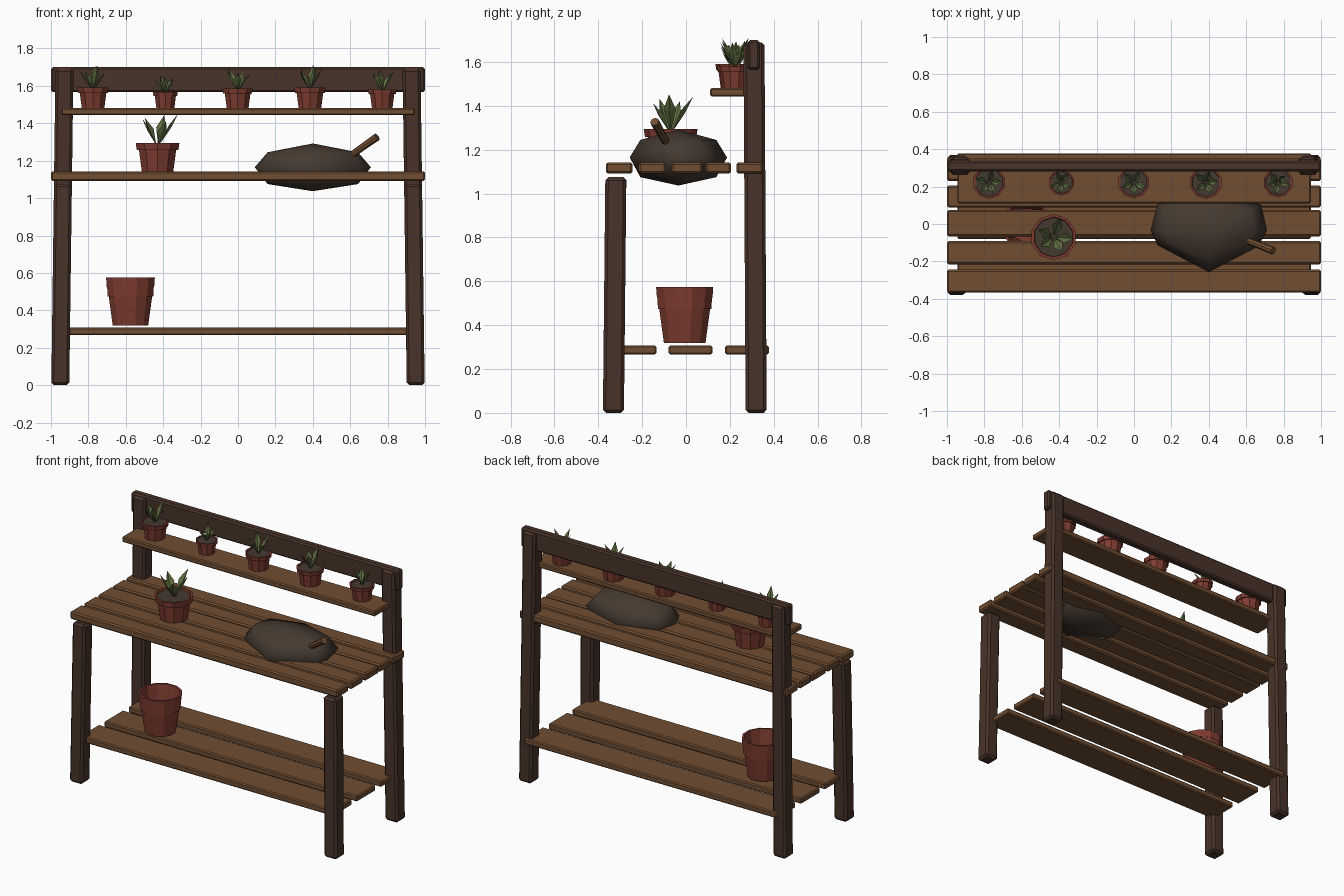
import bpy, bmesh, math, random
from mathutils import Vector

if "Cube" in bpy.data.objects:
    bpy.data.objects.remove(bpy.data.objects["Cube"])

random.seed(4)


def material(name, color):
    m = bpy.data.materials.new(name)
    m.diffuse_color = (*color, 1)
    m.use_nodes = True
    m.node_tree.nodes["Principled BSDF"].inputs["Base Color"].default_value = m.diffuse_color
    return m


DARK = material("dark_wood", (0.065, 0.033, 0.022))
WOOD = material("plank_wood", (0.16, 0.075, 0.032))
CLAY = material("terracotta", (0.21, 0.045, 0.03))
SOIL = material("soil", (0.06, 0.042, 0.03))
LEAF = material("leaf", (0.12, 0.16, 0.055))


def finish(name, bm, mat, bevel=0, smooth=False):
    bmesh.ops.recalc_face_normals(bm, faces=bm.faces)
    me = bpy.data.meshes.new(name)
    bm.to_mesh(me)
    bm.free()
    ob = bpy.data.objects.new(name, me)
    bpy.context.collection.objects.link(ob)
    me.materials.append(mat)
    if bevel:
        mod = ob.modifiers.new("bevel", "BEVEL")
        mod.width, mod.segments = bevel, 1
    for p in me.polygons:
        p.use_smooth = smooth
    return ob


def board(name, x, y, z, mat, bevel):
    """Box from (min, max) ranges."""
    bm = bmesh.new()
    bmesh.ops.create_cube(bm, size=1)
    for v in bm.verts:
        v.co = [r[0] if c < 0 else r[1] for c, r in zip(v.co, (x, y, z))]
    return finish(name, bm, mat, bevel)


def leg(name, bottom, top, height, half=0.048):
    """Square post leaning from bottom (x, y) to top (x, y)."""
    bm = bmesh.new()
    bmesh.ops.create_cube(bm, size=2)
    for v in bm.verts:
        c, z = (bottom, 0) if v.co.z < 0 else (top, height)
        v.co = (c[0] + v.co.x * half, c[1] + v.co.y * half, z)
    return finish(name, bm, DARK, 0.014)


def lathe(name, profile, center, scale, mat, sides=10):
    """Revolve (radius, height) points; the first and last rings are capped."""
    bm = bmesh.new()
    rings = [[bm.verts.new((center[0] + scale * r * math.cos(2 * math.pi * (i + .5) / sides),
                            center[1] + scale * r * math.sin(2 * math.pi * (i + .5) / sides),
                            center[2] + scale * h)) for i in range(sides)]
             for r, h in profile]
    for a, b in zip(rings, rings[1:]):
        for i in range(sides):
            j = (i + 1) % sides
            bm.faces.new((a[i], a[j], b[j], b[i]))
    bm.faces.new(rings[0])
    bm.faces.new(rings[-1])
    return finish(name, bm, mat)


def plant(name, center, s):
    """Rosette of folded, pointed leaves."""
    bm = bmesh.new()
    turn = random.uniform(0, 1)
    for k in range(5):
        a = turn + 2 * math.pi * k / 5 + random.uniform(-.2, .2)
        out = Vector((math.cos(a), math.sin(a), 0))
        side = Vector((-out.y, out.x, 0))
        reach, h = s * random.uniform(.6, .85), s * random.uniform(1.05, 1.5)
        base = Vector(center) + out * s * .06

        def pt(r, z, w):
            return bm.verts.new(base + out * r + side * w + Vector((0, 0, z)))
        root, tip = pt(0, 0, 0), pt(reach, h, 0)
        mid = pt(reach * .62, h * .55, 0)
        for w in (-.23 * s, .23 * s):
            edge = pt(reach * .5, h * .6, w)
            bm.faces.new((root, mid, edge))
            bm.faces.new((mid, tip, edge))
    return finish(name, bm, LEAF)


POT = [(.72, 0), (.85, .93), (.95, .93), (1, 1.24), (.88, 1.24), (.84, 1.1)]


def potted_plant(label, x, y, z, r):
    lathe(label + "_pot", POT, (x, y, z), r, CLAY)
    lathe(label + "_soil", [(.84, 1.08), (.86, 1.15)], (x, y, z), r, SOIL)
    plant(label + "_leaves", (x, y, z + 1.12 * r), r)


# Legs, leaning slightly inwards
for s, side in ((-1, "left"), (1, "right")):
    leg("front_leg_" + side, (s * .95, -.331), (s * .936, -.32), 1.075)
    leg("back_post_" + side, (s * .95, .32), (s * .928, .31), 1.69)

# Top rail
board("back_rail", (-1, 1), (.282, .336), (1.566, 1.7), DARK, .01)

# Worktop planks
for i, y in enumerate([(-.366, -.244), (-.216, -.092), (-.066, .075), (.088, .205), (.231, .352)]):
    board(f"worktop_plank_{i + 1}", (-1, 1), y, (1.091, 1.143), WOOD, .009)

# Lower shelf planks
for i, y in enumerate([-.235, .02, .278]):
    board(f"lower_shelf_plank_{i + 1}", (-.945, .945), (y - .1, y + .1), (.267, .307), WOOD, .007)

# Upper shelf
board("upper_shelf", (-.945, .945), (.11, .305), (1.443, 1.481), WOOD, .007)

# Potted plants
for i, r in enumerate([.088, .07, .085, .088, .08]):
    potted_plant(f"small_plant_{i + 1}", -.775 + .3865 * i, .222, 1.481, r)
potted_plant("large_plant", -.43, -.07, 1.143, .123)

# Stack of empty pots
lathe("pot_stack", [(.098, 0), (.12, .155), (.126, .155), (.129, .205), (.131, .205),
                    (.135, .257), (.122, .257), (.09, .06)], (-.575, -.006, .318), 1, CLAY, 12)

# Soil heap, sunk into the worktop
outline = [(-1, 0), (-.88, -.35), (0, -1), (.86, -.37), (1, 0), (.9, .62), (0, 1), (-.88, .65)]
bm = bmesh.new()
rings = [[bm.verts.new((.4 + .31 * k * x, -.035 + .222 * k * y, 1.165 + h)) for x, y in outline]
         for k, h in ((.78, -.09), (1, 0), (.78, .08))]
for a, b in zip(rings, rings[1:]):
    for i in range(8):
        bm.faces.new((a[i], a[i - 1], b[i - 1], b[i]))
for ring, h in ((rings[0], 1.037), (rings[2], 1.292)):
    pole = bm.verts.new((.4, -.035, h))
    for i in range(8):
        bm.faces.new((ring[i], ring[i - 1], pole))
finish("soil_heap", bm, SOIL, smooth=True)

# Trowel handle sticking out of the heap
a, b = Vector((.57, -.075, 1.205)), Vector((.745, -.143, 1.328))
bm = bmesh.new()
bmesh.ops.create_cone(bm, cap_ends=True, segments=8, radius1=.017, radius2=.021, depth=(b - a).length)
handle = finish("trowel_handle", bm, WOOD)
handle.location = (a + b) / 2
handle.rotation_mode = "QUATERNION"
handle.rotation_quaternion = (b - a).to_track_quat("Z", "Y")
